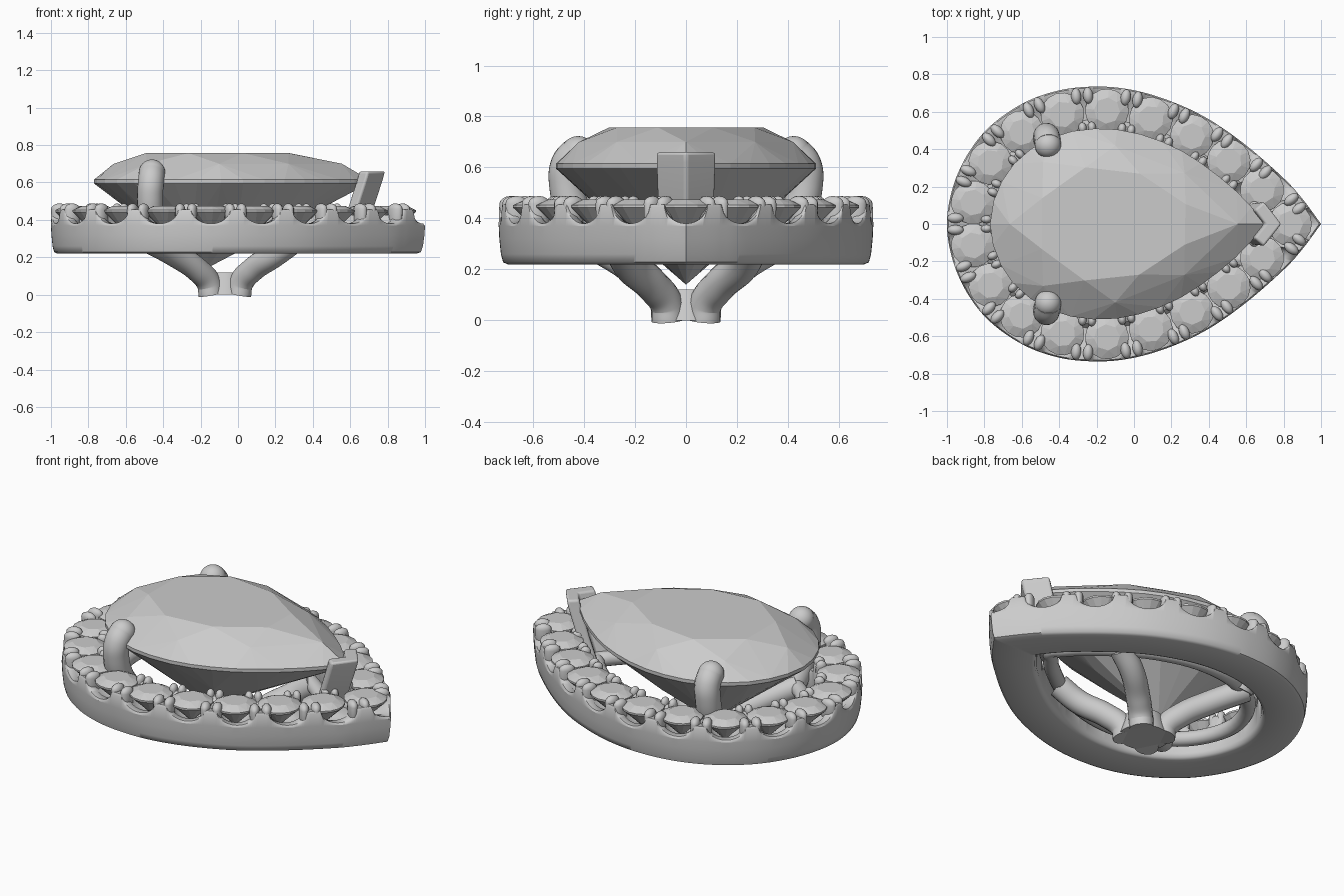
import bpy, bmesh, math
from mathutils import Vector, Matrix

if "Cube" in bpy.data.objects:
    bpy.data.objects.remove(bpy.data.objects["Cube"])

# ---------- pear outline, resampled by arc length, starting at the tip ----------
half = [(1, 0), (.9, .135), (.8, .245), (.6, .42), (.4, .56), (.2, .655), (0, .715), (-.2, .735),
        (-.42, .71), (-.63, .625), (-.82, .47), (-.95, .25), (-1, 0)]
ctrl = [Vector(p) for p in half + [(x, -y) for x, y in half[-2::-1]]]
STONES, PER = 19, 24
N = STONES * PER
fine = []
for i in range(len(ctrl) - 1):
    p0, p1, p2, p3 = ctrl[max(i - 1, 0)], ctrl[i], ctrl[i + 1], ctrl[min(i + 2, len(ctrl) - 1)]
    for k in range(40):
        t = k / 40
        fine.append(.5 * (2 * p1 + (p2 - p0) * t + (2 * p0 - 5 * p1 + 4 * p2 - p3) * t * t
                          + (3 * p1 - p0 - 3 * p2 + p3) * t ** 3))
fine.append(ctrl[-1])
acc = [0]
for a, b in zip(fine, fine[1:]):
    acc.append(acc[-1] + (b - a).length)
outline, j = [], 0
for i in range(N):
    s = acc[-1] * i / N
    while acc[j + 1] < s:
        j += 1
    outline.append(fine[j].lerp(fine[j + 1], (s - acc[j]) / (acc[j + 1] - acc[j])))


def ring_pt(i, f):
    """Outline point moved inward: f=0 outer edge, f=1 inner edge of the halo."""
    p = outline[i % N]
    return Vector((p.x * (1 - .28 * f) - .04 * f, p.y * (1 - .335 * f)))


# ---------- helpers ----------
def finish(name, bm, smooth=None):
    bmesh.ops.recalc_face_normals(bm, faces=bm.faces)
    me = bpy.data.meshes.new(name)
    bm.to_mesh(me)
    bm.free()
    ob = bpy.data.objects.new(name, me)
    bpy.context.collection.objects.link(ob)
    if smooth:
        me.polygons.foreach_set("use_smooth", [True] * len(me.polygons))
        me.set_sharp_from_angle(angle=math.radians(smooth))
    return ob


def hull(bm, pts):
    vs = [bm.verts.new(p) for p in pts]
    bmesh.ops.convex_hull(bm, input=vs)
    for v in [v for v in vs if v.is_valid and not v.link_faces]:
        bm.verts.remove(v)


def tube(name, pts, r, closed=False):
    cu = bpy.data.curves.new(name, 'CURVE')
    cu.dimensions = '3D'
    cu.bevel_depth, cu.bevel_resolution, cu.resolution_u = r, 6, 10
    cu.use_fill_caps = True
    sp = cu.splines.new('BEZIER')
    sp.bezier_points.add(len(pts) - 1)
    for b, p in zip(sp.bezier_points, pts):
        b.co = p
        b.handle_left_type = b.handle_right_type = 'AUTO'
    sp.use_cyclic_u = closed
    tmp = bpy.data.objects.new(name + "_curve", cu)
    bpy.context.collection.objects.link(tmp)
    bpy.context.view_layer.update()
    me = bpy.data.meshes.new_from_object(tmp.evaluated_get(bpy.context.evaluated_depsgraph_get()))
    bpy.data.objects.remove(tmp)
    bm = bmesh.new()
    bm.from_mesh(me)
    return finish(name, bm, 50)


# ---------- halo band with scalloped rim ----------
centres = [ring_pt(i * PER, .52) for i in range(STONES)]
bm = bmesh.new()
rows = []
for i in range(N):
    d = min((ring_pt(i, .52) - c).length for c in centres)
    top = .455 - .075 * math.sqrt(max(0, 1 - (d / .088) ** 2))
    prof = [(.14, .22), (.07, .228), (.035, .26), (.01, .32), (0, .37), (.0, top - .012), (.03, top),
            (.18, top), (.3, top - .03), (.72, top - .03), (.82, top), (.97, top), (1, top - .012),
            (1, .25), (.97, .228), (.9, .22)]
    rows.append([bm.verts.new((*ring_pt(i, f), z)) for f, z in prof])
for a, b in zip(rows, rows[1:] + rows[:1]):
    for k in range(len(a)):
        m = (k + 1) % len(a)
        bm.faces.new((a[k], b[k], b[m], a[m]))
finish("halo_band", bm, 50)

# ---------- halo stones ----------
bm = bmesh.new()
for c in centres:
    a0 = math.atan2(c.y, c.x + .2)
    pts = [(c.x, c.y, .33)]
    for n, r, z in ((8, .07, .475), (16, .117, .452), (16, .117, .442)):
        pts += [(c.x + r * math.cos(a0 + 2 * math.pi * k / n), c.y + r * math.sin(a0 + 2 * math.pi * k / n), z)
                for k in range(n)]
    hull(bm, pts)
finish("halo_stones", bm)

# ---------- paired bead prongs between the halo stones ----------
bm = bmesh.new()
for s in range(STONES):
    i = s * PER + PER // 2
    for f, rr, rt, off in ((.19, .045, .027, .032), (.88, .03, .022, .025)):
        tan = (ring_pt(i + 1, f) - ring_pt(i - 1, f)).normalized()
        for sg in (-1, 1):
            p = ring_pt(i, f) + tan * off * sg
            vs = bmesh.ops.create_uvsphere(bm, u_segments=12, v_segments=8, radius=1)['verts']
            for v in vs:
                low = .1 if v.co.z < -.01 else 0
                q = p + Vector((tan.y, -tan.x)) * v.co.x * rr + tan * v.co.y * rt
                v.co = (q.x, q.y, .458 + v.co.z * .03 - low)
finish("halo_bead_prongs", bm, 60)

# ---------- centre pear gem ----------
def gem_ring(n, scale, z, shift=0.0):
    out = []
    for k in range(n):
        p = outline[int((k + shift) * N / n) % N]
        g = Vector((.735 * p.x - .035, .695 * p.y))
        c = Vector((-.15, 0))
        g = c + (g - c) * scale
        out.append((g.x, g.y, z))
    return out

bm = bmesh.new()
hull(bm, gem_ring(8, .61, .757, .5) + gem_ring(8, .83, .70) + gem_ring(32, 1, .615)
     + gem_ring(32, 1, .595) + gem_ring(8, .5, .355, .5) + [(-.17, 0, .14)])
finish("centre_gem", bm)

# ---------- gallery rail under the gem ----------
rail = [(*ring_pt(i, 1.3), .295) for i in range(0, N, 8)]
tube("gallery_rail", rail, .042, True)

# ---------- stem and four branching arms ----------
bm = bmesh.new()
bmesh.ops.create_cone(bm, cap_ends=True, segments=32, radius1=1, radius2=.75, depth=.12,
                      matrix=Matrix.Translation((-.07, 0, .06)) @ Matrix.Diagonal((.14, .13, 1, 1)))
finish("stem", bm, 40)
for side, sy in (("front", -1), ("back", 1)):
    for end, sx, last in (("left", -1, (.42, .35)), ("right", 1, (.38, .26))):
        path = [(.075, .07, 0), (.085, .075, .06), (.15, .13, .135), (.27, .22, .215), (*last, .295)]
        tube(f"{side}_{end}_arm", [(-.07 + sx * x, sy * y, z) for x, y, z in path], .066)

# ---------- two round claws ----------
    claw = [(-.45, .35, .28), (-.465, .43, .40), (-.47, .468, .53), (-.465, .462, .61), (-.46, .425, .655)]
    tube(f"{side}_claw", [(x, sy * y, z) for x, y, z in claw], .07)
    bm = bmesh.new()
    bmesh.ops.create_uvsphere(bm, u_segments=24, v_segments=16, radius=.071,
                              matrix=Matrix.Translation((-.46, sy * .423, .652)))
    finish(f"{side}_claw_tip", bm, 60)

# ---------- V-shaped claw at the pear tip ----------
plan = [(.79, 0), (.695, .12), (.645, .075), (.705, 0), (.645, -.075), (.695, -.12)]
bm = bmesh.new()
lv = [[bm.verts.new((x + dx, y * s, z)) for x, y in plan]
      for z, dx, s in ((.27, -.13, .8), (.45, -.065, .95), (.62, -.01, 1), (.66, 0, 1))]
for a, b in zip(lv, lv[1:]):
    for k in range(6):
        bm.faces.new((a[k], a[(k + 1) % 6], b[(k + 1) % 6], b[k]))
for l in (lv[0], lv[-1]):
    bm.faces.new((l[0], l[1], l[2], l[3]))
    bm.faces.new((l[0], l[3], l[4], l[5]))
ob = finish("tip_claw", bm, 40)
bev = ob.modifiers.new("soft_edges", 'BEVEL')
bev.width, bev.segments, bev.limit_method = .012, 3, 'ANGLE'
